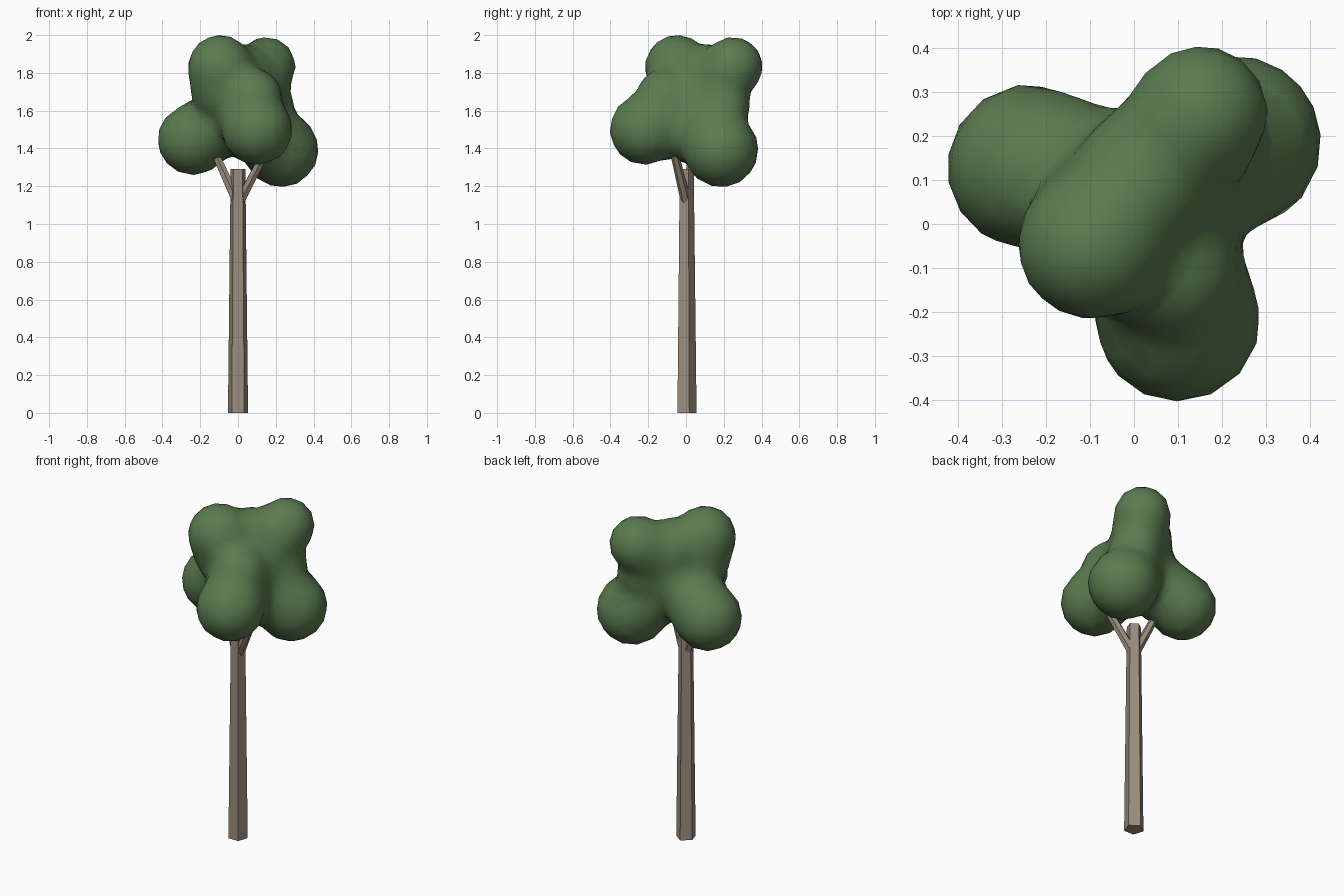
import bpy, bmesh, math
from mathutils import Vector

cube = bpy.data.objects.get("Cube")
if cube:
    bpy.data.objects.remove(cube, do_unlink=True)


def material(name, rgb):
    mat = bpy.data.materials.new(name)
    mat.use_nodes = True
    mat.diffuse_color = (*rgb, 1)
    mat.node_tree.nodes["Principled BSDF"].inputs["Base Color"].default_value = (*rgb, 1)
    return mat


bark = material("grey brown bark", (0.325, 0.265, 0.205))
leaf = material("leaf green", (0.105, 0.2, 0.08))


def add_object(name, bm, mat):
    mesh = bpy.data.meshes.new(name)
    bmesh.ops.recalc_face_normals(bm, faces=bm.faces)
    bm.to_mesh(mesh)
    bm.free()
    mesh.materials.append(mat)
    obj = bpy.data.objects.new(name, mesh)
    bpy.context.collection.objects.link(obj)


def limb(name, start, end, r_start, r_end, sides):
    """Tapered prism between two points, one corner facing the back."""
    start, end = Vector(start), Vector(end)
    axis = end - start
    spin = Vector((0, 0, 1)).rotation_difference(axis).to_matrix()
    bm = bmesh.new()
    rings = []
    for centre, radius in ((start, r_start), (end, r_end)):
        ring = []
        for i in range(sides):
            a = math.pi / 2 + math.tau * i / sides
            offset = Vector((math.cos(a), math.sin(a), 0)) * radius
            ring.append(bm.verts.new(centre + spin @ offset))
        bm.faces.new(ring)
        rings.append(ring)
    low, high = rings
    for i in range(sides):
        j = (i + 1) % sides
        bm.faces.new((low[i], low[j], high[j], high[i]))
    add_object(name, bm, bark)


# Five-sided trunk and its two forked branches
limb("trunk", (0, 0, 0), (0, 0, 1.29), 0.056, 0.041, 5)
limb("left_branch", (0.01, 0, 1.12), (0.14, -0.06, 1.37), 0.028, 0.022, 6)
limb("right_branch", (-0.01, 0, 1.13), (-0.115, 0.035, 1.36), 0.028, 0.022, 6)

# Foliage: lobes blended into a core, traced outward from the core
core, core_r = Vector((0.03, 0.06, 1.62)), 0.155
lobes = [
    # main outer lobes
    ((-0.237, 0.13, 1.447), 0.188),
    ((0.228, 0.185, 1.393), 0.198),
    ((0.1, -0.217, 1.5), 0.187),
    ((-0.095, -0.048, 1.832), 0.168),
    ((0.15, 0.25, 1.835), 0.155),
    # fillers between them
    ((0.02, 0.1, 1.795), 0.155),
    ((-0.09, -0.02, 1.71), 0.155),
    ((0.155, 0.2, 1.63), 0.135),
    ((0.08, -0.11, 1.67), 0.15),
    ((0.08, 0.02, 1.475), 0.15),
]
lobes = [(Vector(c), r) for c, r in lobes]
BLEND = 0.02


def field(p):
    """Smooth union of tapered capsules running from the core to each lobe."""
    total = 0
    for centre, radius in lobes:
        axis = centre - core
        t = min(1, max(0, (p - core).dot(axis) / axis.length_squared))
        d = (p - core - axis * t).length - (core_r + (radius - core_r) * t)
        total += math.exp(-d / BLEND)
    return -BLEND * math.log(total)


bm = bmesh.new()
bmesh.ops.create_icosphere(bm, subdivisions=4, radius=1)
for v in bm.verts:
    ray = v.co.normalized()
    low, high = 0, 0.8
    for _ in range(18):
        mid = (low + high) / 2
        if field(core + ray * mid) < 0:
            low = mid
        else:
            high = mid
    v.co = core + ray * low
for f in bm.faces:
    f.smooth = True
add_object("foliage", bm, leaf)
